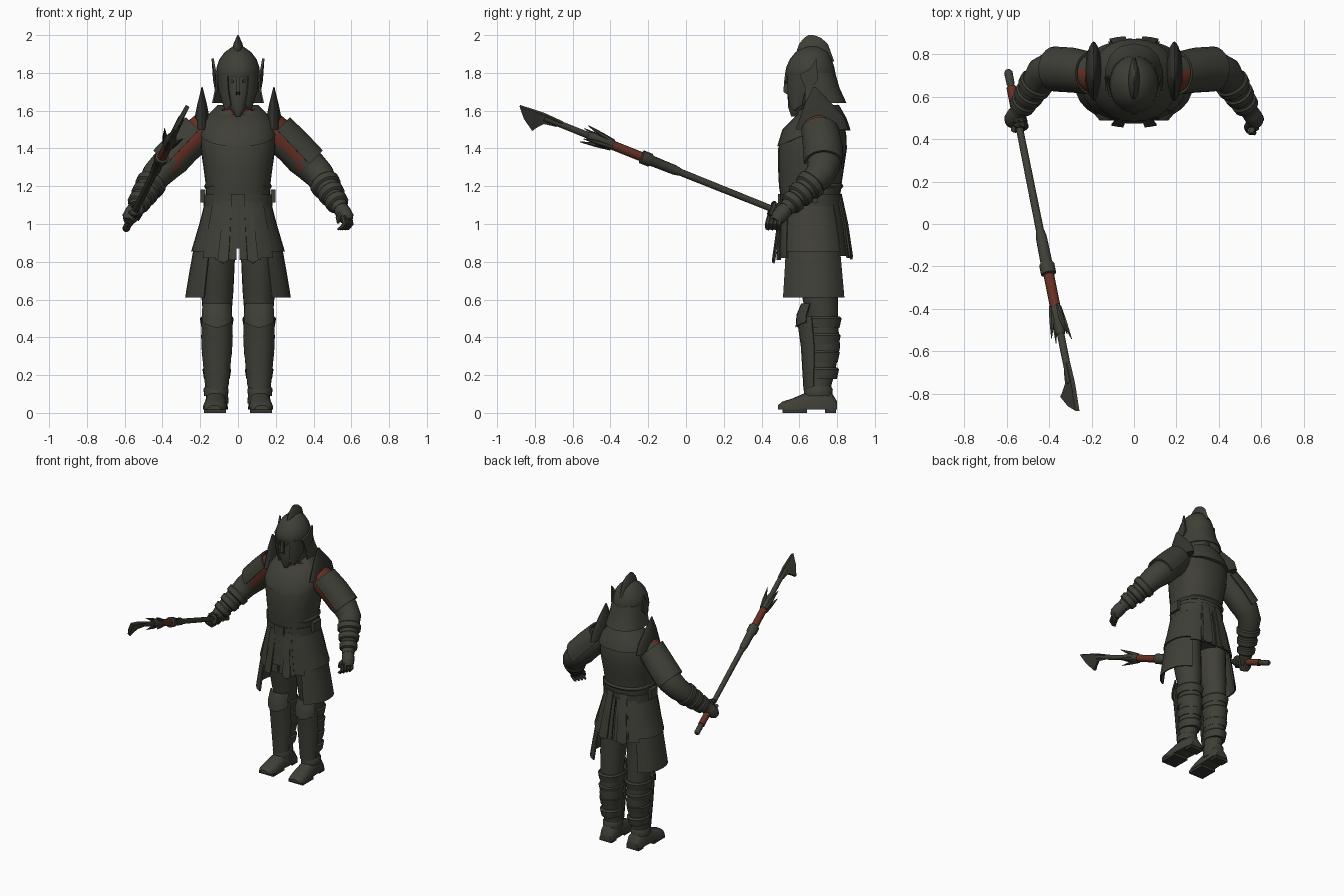
import bpy, bmesh, math
from mathutils import Vector

cube = bpy.data.objects.get("Cube")
if cube:
    bpy.data.objects.remove(cube, do_unlink=True)


def material(name, r, g, b):
    m = bpy.data.materials.new(name)
    m.use_nodes = True
    m.diffuse_color = (r, g, b, 1)
    m.node_tree.nodes["Principled BSDF"].inputs["Base Color"].default_value = (r, g, b, 1)
    return m


ARMOUR = material("dark olive armour", 0.05, 0.05, 0.039)
RED = material("rust red cloth", 0.135, 0.03, 0.018)
SHADE = material("blackened metal", 0.034, 0.034, 0.028)
X, Y, Z = Vector((1, 0, 0)), Vector((0, 1, 0)), Vector((0, 0, 1))


def skin(name, rings, mat=ARMOUR, mirror=False, rule=None):
    """Bridge equal rings into a capped solid; rule picks red faces."""
    n = len(rings[0])
    bm = bmesh.new()
    rows = [[bm.verts.new(p) for p in ring] for ring in rings]
    for a, b in zip(rows, rows[1:]):
        for i in range(n):
            j = (i + 1) % n
            bm.faces.new((a[i], a[j], b[j], b[i]))
    bm.faces.new(rows[0])
    bm.faces.new(rows[-1])
    bmesh.ops.recalc_face_normals(bm, faces=bm.faces)
    if rule:
        for f in bm.faces:
            f.material_index = int(rule(f.calc_center_median(), f.normal))
    mesh = bpy.data.meshes.new(name)
    bm.to_mesh(mesh)
    bm.free()
    mesh.materials.append(mat)
    if rule:
        mesh.materials.append(RED)
    ob = bpy.data.objects.new(name, mesh)
    bpy.context.collection.objects.link(ob)
    bpy.ops.object.select_all(action="DESELECT")
    ob.select_set(True)
    bpy.context.view_layer.objects.active = ob
    bpy.ops.object.shade_smooth_by_angle(angle=math.radians(38))
    if mirror:
        ob.modifiers.new("mirror", "MIRROR").use_mirror_merge = False
    return ob


def curve(c, u, v, ru, rv, a0=0, a1=360, n=24, p=1.0):
    """Points on a (super)ellipse arc; a full turn is left open at the end."""
    pts = []
    for i in range(n):
        a = math.radians(a0 + (a1 - a0) * i / (n if a1 - a0 == 360 else n - 1))
        s, t = math.cos(a), math.sin(a)
        pts.append(c + u * math.copysign(abs(s) ** p, s) * ru
                   + v * math.copysign(abs(t) ** p, t) * rv)
    return pts


def loft(name, rows, mat=ARMOUR, x=0, mirror=False, dips=None, p=0.88):
    """Stack of ovals (z, centre y, half width, half depth); dips lower the front."""
    rings = []
    for k, (z, cy, rx, ry) in enumerate(rows):
        ring = curve(Vector((x, cy, z)), X, Y, rx, ry, p=p)
        if dips:
            for q in ring:
                q.z -= dips[k] * max(0, (cy - q.y) / ry)
        rings.append(ring)
    return skin(name, rings, mat, mirror)


def patch(name, a0, a1, rows, x=0, t=0.01, tip=0, mat=ARMOUR, mirror=True):
    """Curved plate covering an angle range of stacked ovals."""
    rings = []
    for k, (z, cy, rx, ry) in enumerate(rows):
        c = Vector((x, cy, z))
        outer = curve(c, X, Y, rx, ry, a0, a1, 9, 0.85)
        inner = curve(c, X, Y, rx - t, ry - t, a0, a1, 9, 0.85)
        if k == len(rows) - 1:
            for side in (outer, inner):
                for i, q in enumerate(side):
                    q.z -= tip * (1 - abs(i - 4) / 4)
        rings.append(outer + inner[::-1])
    return skin(name, rings, mat, mirror)


def tube(name, pts, mat=ARMOUR, mirror=False, rule=None, n=16):
    """Round sweep through (x, y, z, radius) points."""
    ps = [Vector(q[:3]) for q in pts]
    rings = []
    for i, c in enumerate(ps):
        d = (ps[min(i + 1, len(ps) - 1)] - ps[max(i - 1, 0)]).normalized()
        u = d.cross(Vector((1, 0.3, 0))).normalized()
        rings.append(curve(c, u, d.cross(u), pts[i][3], pts[i][3], n=n))
    return skin(name, rings, mat, mirror, rule)


def plate(name, outline, offset, mat=ARMOUR, mirror=False):
    h = Vector(offset) / 2
    pts = [Vector(q) for q in outline]
    return skin(name, [[q - h for q in pts], [q + h for q in pts]], mat, mirror)


def box(name, c, size, mat=ARMOUR, mirror=False):
    x, y, z = (s / 2 for s in size)
    c = Vector(c)
    face = [c + Vector(q) for q in ((-x, 0, -z), (x, 0, -z), (x, 0, z), (-x, 0, z))]
    return plate(name, face, (0, 2 * y, 0), mat, mirror)


# Torso, gorget and belt
loft("breastplate", [(1.08, .66, .172, .15), (1.2, .657, .17, .165), (1.3, .662, .183, .175),
                     (1.4, .67, .198, .182), (1.48, .68, .2, .168), (1.54, .7, .19, .13),
                     (1.6, .7, .12, .1)])
loft("gorget", [(1.495, .677, .203, .194), (1.51, .677, .2, .19), (1.56, .68, .178, .17),
                (1.63, .7, .108, .11)], dips=(.085, .085, .06, .05))
loft("red_collar", [(1.55, .69, .1, .105), (1.605, .69, .088, .098)], RED)
loft("neck", [(1.5, .7, .08, .085), (1.7, .68, .07, .08)])
loft("back_waist_rim", [(1.185, .665, .172, .158), (1.2, .665, .18, .168), (1.215, .665, .172, .16)])
loft("belt", [(1.095, .66, .182, .162), (1.155, .66, .182, .165)])
box("buckle", (0, .496, 1.125), (.075, .02, .065))
box("belt_pouch", (.186, .66, 1.148), (.026, .08, .07), mirror=True)
loft("pelvis", [(.87, .68, .13, .12), (1.1, .665, .165, .14)])

# Skirt: overlapping upper panels, long side panels, hanging flaps
for i, (a0, a1, hem, grow) in enumerate([(-89, -66, .81, .012), (-68, -46, .82, .006),
                                         (-48, 48, .855, 0), (46, 68, .83, .006),
                                         (66, 89, .82, .014)]):
    patch(f"upper_skirt_panel_{i + 1}", a0, a1,
          [(1.12, .66, .174 + grow, .152 + grow), (1, .667, .205 + grow, .17 + grow),
           (hem, .675, .248 + grow, .184 + grow)])
patch("side_skirt_panel", -53, 52, [(.9, .672, .23, .172), (.75, .675, .257, .185),
                                    (.61, .677, .28, .198)])
patch("front_centre_flap", -100, -80, [(1.12, .66, .19, .165), (.87, .665, .22, .192)], mirror=False)
patch("front_hanging_flap", -82, -70, [(1.1, .66, .185, .165), (.81, .665, .27, .212)], tip=.02)
patch("back_hanging_flap", 68, 84, [(1.16, .66, .185, .165), (1, .665, .22, .195),
                                    (.83, .67, .27, .215)], tip=.02)

# Legs, greaves and boots
loft("leg", [(.95, .68, .097, .12), (.8, .685, .093, .112), (.65, .705, .086, .098),
             (.55, .717, .078, .088), (.48, .72, .076, .084), (.35, .728, .077, .088),
             (.22, .715, .064, .074), (.13, .7, .056, .066), (.05, .7, .06, .07)],
     x=.11, mirror=True, p=1)
patch("greave", -165, -15, [(.51, .7, .084, .115), (.35, .71, .084, .102), (.14, .7, .064, .078)],
      x=.112, tip=.02)
patch("knee_guard", -150, -30, [(.58, .71, .085, .1), (.52, .7, .09, .115), (.48, .7, .09, .12)],
      x=.112, tip=.03)
for i, z in enumerate((.18, .27, .36, .45)):
    r = .068 + .05 * (z - .18)
    loft(f"calf_strap_{i + 1}", [(z, .718, r, r + .013), (z + .05, .722, r + .008, r + .02),
                                 (z + .06, .722, r, r + .01)], x=.112, mirror=True, p=1)
loft("ankle_cuff", [(.09, .7, .063, .075), (.125, .7, .067, .077), (.14, .7, .058, .068)],
     x=.116, mirror=True, p=1)
boot = [(.8, .045, .06), (.77, .058, .11), (.7, .06, .13), (.63, .06, .105),
        (.56, .064, .075), (.51, .056, .06), (.487, .035, .04)]
skin("boot", [curve(Vector((.115 + (.7 - y) * .05, y, .018)), X, Z, w, h - .018, 0, 180, 13, .8)
              for y, w, h in boot], mirror=True)
box("boot_heel", (.113, .765, .011), (.1, .06, .022), SHADE, True)
box("boot_sole", (.122, .575, .011), (.118, .13, .022), SHADE, True)

# Arms, shoulder plates and bracers; cloth shows on the front of the shoulder
forearm = [(.43, .71, 1.26, .08), (.48, .63, 1.18, .065), (.545, .53, 1.08, .042)]
out = (X + Z).normalized()
tube("arm", [(.17, .7, 1.51, .088), (.22, .71, 1.465, .091), (.29, .725, 1.4, .091),
             (.34, .73, 1.345, .09), (.38, .73, 1.31, .087)] + forearm, mirror=True,
     rule=lambda c, n: c.x < .345 and n.dot(out) > -.5 and n.y < .25)
shoulder = []
for x, y, z, r in [(.205, .71, 1.495, .1), (.29, .725, 1.405, .106), (.375, .73, 1.315, .106)]:
    c = Vector((x, y, z))
    shoulder.append(curve(c, out, Y, r, r, -88, 105, 13)
                    + curve(c, out, Y, r - .012, r - .012, -88, 105, 13)[::-1])
skin("shoulder_plate", shoulder, mirror=True)
loft("shoulder_fin", [(1.5, .72, .042, .14), (1.57, .72, .038, .115), (1.64, .7, .024, .07),
                      (1.725, .68, .003, .008)], SHADE, x=.19, mirror=True, p=1.2)
a, b = Vector(forearm[0]), Vector(forearm[2])
for i, f in enumerate((.22, .48, .72)):
    tube(f"bracer_band_{i + 1}", [(*a.lerp(b, f + s)[:3], a.lerp(b, f + s).w + g)
                                  for s, g in ((0, .004), (.03, .012), (.15, .013), (.18, .003))],
         mirror=True)

# Hands: left hangs open, right grips the shaft
tube("palm", [(.535, .545, 1.095, .036), (.555, .515, 1.065, .043), (.572, .49, 1.035, .042),
              (.58, .475, 1.015, .028)], mirror=True)
for i in range(4):
    x, y = .6 - i * .012, .505 - i * .021
    tube(f"left_finger_{i + 1}", [(x - .01, y, 1.04, .014), (x, y - .012, 1.0, .013),
                                  (x - .018, y - .012, .978, .011), (x - .035, y - .005, .972, .006)], n=8)
tube("left_thumb", [(.55, .49, 1.06, .016), (.53, .455, 1.03, .014), (.53, .44, 1.005, .007)], n=8)

# Polearm, placed by its y along one straight line
DIR = Vector((.2, -1, .4))


def along(y):
    return Vector((-.545, .48, 1.07)) + DIR * (.48 - y)


def pole(name, rows, mat=ARMOUR):
    tube(name, [(*along(y), r) for y, r in rows], mat, n=12)


axis = DIR.normalized()
u = Vector((-.5, 0, -.86))
u = (u - axis * u.dot(axis)).normalized()
v = axis.cross(u)
pole("shaft", [(.7, .016), (-.05, .019), (-.75, .017)])
pole("pommel", [(.725, .012), (.715, .02), (.66, .019), (.65, .014)])
pole("rear_red_grip", [(.645, .023), (.53, .023)], RED)
pole("shaft_sleeve", [(-.03, .02), (-.06, .026), (-.18, .028), (-.19, .036), (-.235, .036), (-.24, .024)])
pole("front_red_grip", [(-.235, .025), (-.4, .025)], RED)
pole("barb_collar", [(-.39, .028), (-.41, .032), (-.47, .03), (-.52, .02)])
for i in range(4):
    side = u * math.cos(i * math.pi / 2) + v * math.sin(i * math.pi / 2)
    tube(f"barb_{i + 1}", [(*(along(y) + side * s), r) for y, s, r in
                           ((-.39, .022, .012), (-.46, .034, .013), (-.54, .055, .002))], n=6)
blade = [(-.66, -.016), (-.76, -.022), (-.885, -.012), (-.84, .045), (-.775, .095),
         (-.765, .07), (-.74, .03), (-.68, .018)]
plate("blade", [along(y) + u * s for y, s in blade], v * .022)
for i in range(4):
    c = along(.525 - i * .023)
    tube(f"right_finger_{i + 1}", [(*q, .014) for q in curve(c, u, v, .032, .032, -40, 250, 9)], n=8)

# Head and helmet
loft("face_mask", [(1.57, .575, .012, .018), (1.62, .6, .048, .06), (1.68, .628, .072, .09),
                   (1.76, .65, .095, .113), (1.8, .655, .1, .115)])
plate("nose_guard", [(0, .55, 1.79), (0, .522, 1.78), (0, .515, 1.7), (0, .545, 1.68)], (.022, 0, 0))
plate("eye_slit", [(.02, .53, 1.745), (.068, .56, 1.757), (.066, .56, 1.775), (.02, .53, 1.762)],
      (0, .009, 0), SHADE, True)
loft("helmet_dome", [(1.775, .66, .11, .13), (1.79, .658, .117, .135), (1.83, .658, .113, .127),
                     (1.87, .66, .1, .112), (1.91, .665, .07, .085), (1.94, .67, .028, .04)], p=1)
loft("helmet_crest", [(1.86, .685, .026, .1), (1.92, .675, .03, .088), (1.955, .675, .024, .075),
                      (1.985, .67, .01, .045), (2, .662, .003, .015)], p=1.1)
patch("neck_guard", -12, 192, [(1.8, .66, .114, .13), (1.72, .668, .123, .145),
                               (1.64, .675, .14, .175)], mirror=False)
patch("cheek_guard", -64, -5, [(1.79, .66, .114, .133), (1.7, .645, .103, .118),
                               (1.63, .625, .078, .085)], tip=.03)
plate("helmet_wing", [(.112, .6, 1.79), (.115, .64, 1.7), (.126, .7, 1.76), (.134, .69, 1.875),
                      (.124, .655, 1.82)], (.012, 0, 0), mirror=True)
